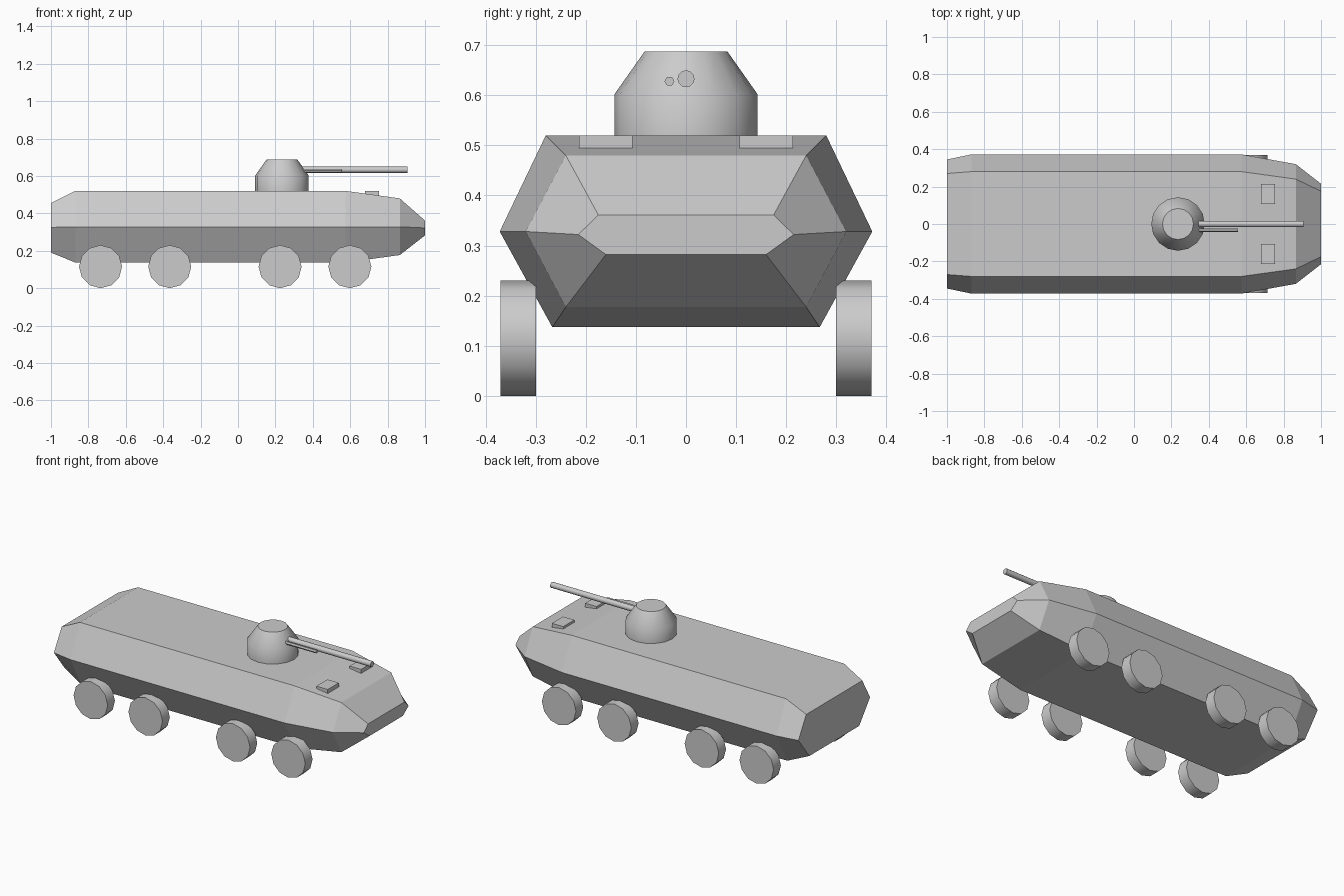
import bpy, bmesh, math

if "Cube" in bpy.data.objects:
    bpy.data.objects.remove(bpy.data.objects["Cube"])


def make_object(name, bm, smooth=False):
    bmesh.ops.recalc_face_normals(bm, faces=bm.faces)
    mesh = bpy.data.meshes.new(name)
    bm.to_mesh(mesh)
    bm.free()
    obj = bpy.data.objects.new(name, mesh)
    bpy.context.collection.objects.link(obj)
    if smooth:
        bpy.ops.object.select_all(action='DESELECT')
        obj.select_set(True)
        bpy.context.view_layer.objects.active = obj
        bpy.ops.object.shade_smooth_by_angle(angle=math.radians(35))
    return obj


def loft(name, rings, smooth=False):
    """Skin a list of closed rings and cap both ends."""
    bm = bmesh.new()
    loops = [[bm.verts.new(p) for p in ring] for ring in rings]
    n = len(loops[0])
    for a, b in zip(loops, loops[1:]):
        for i in range(n):
            j = (i + 1) % n
            bm.faces.new((a[i], a[j], b[j], b[i]))
    bm.faces.new(loops[0])
    bm.faces.new(loops[-1])
    return make_object(name, bm, smooth)


def circle(axis, centre, r, n):
    """Ring of n points around the given axis, with a point straight down or at +x."""
    ring = []
    for i in range(n):
        t = 2 * math.pi * i / n
        p = list(centre)
        u, v = [k for k in range(3) if k != axis]
        p[u] += r * math.cos(t)
        p[v] += r * math.sin(t)
        ring.append(p)
    return ring


def rod(name, axis, start, end, r, n):
    return loft(name, [circle(axis, start, r, n), circle(axis, end, r, n)], True)


# Hull: hexagonal sections (x, bottom half-width, z, middle half-width, z, top half-width, z)
sections = [
    (-1.00, 0.24, 0.19, 0.345, 0.325, 0.27, 0.455),
    (-0.87, 0.267, 0.137, 0.372, 0.328, 0.28, 0.52),
    (0.575, 0.267, 0.137, 0.372, 0.328, 0.28, 0.52),
    (0.865, 0.24, 0.177, 0.32, 0.328, 0.24, 0.48),
    (1.00, 0.16, 0.282, 0.215, 0.322, 0.175, 0.361),
]
loft("hull", [[(x, -wb, zb), (x, wb, zb), (x, wm, zm),
               (x, wt, zt), (x, -wt, zt), (x, -wm, zm)]
              for x, wb, zb, wm, zm, wt, zt in sections])

# Turret: short drum with a tapered top
loft("turret", [circle(2, (0.235, 0, z), r, 16)
                for z, r in ((0.515, 0.143), (0.602, 0.143), (0.687, 0.083))], True)

# Main gun and the thin gun beside it
rod("main_gun", 0, (0.33, 0, 0.633), (0.905, 0, 0.633), 0.017, 12)
rod("side_gun", 0, (0.33, -0.033, 0.628), (0.555, -0.033, 0.628), 0.010, 6)

for side, label in ((-1, "right"), (1, "left")):
    # Wheels, four per side
    for i, x in enumerate((-0.735, -0.365, 0.225, 0.598)):
        rod(f"{label}_wheel_{i + 1}", 1, (x, side * 0.30, 0.115),
            (x, side * 0.37, 0.115), 0.115, 12)
    # Driver hatches on the sloping front deck
    y0, y1 = side * 0.107, side * 0.214
    loft(f"{label}_hatch", [[(x, y0, 0.485), (x, y1, 0.485), (x, y1, 0.52), (x, y0, 0.52)]
                            for x in (0.678, 0.755)])
